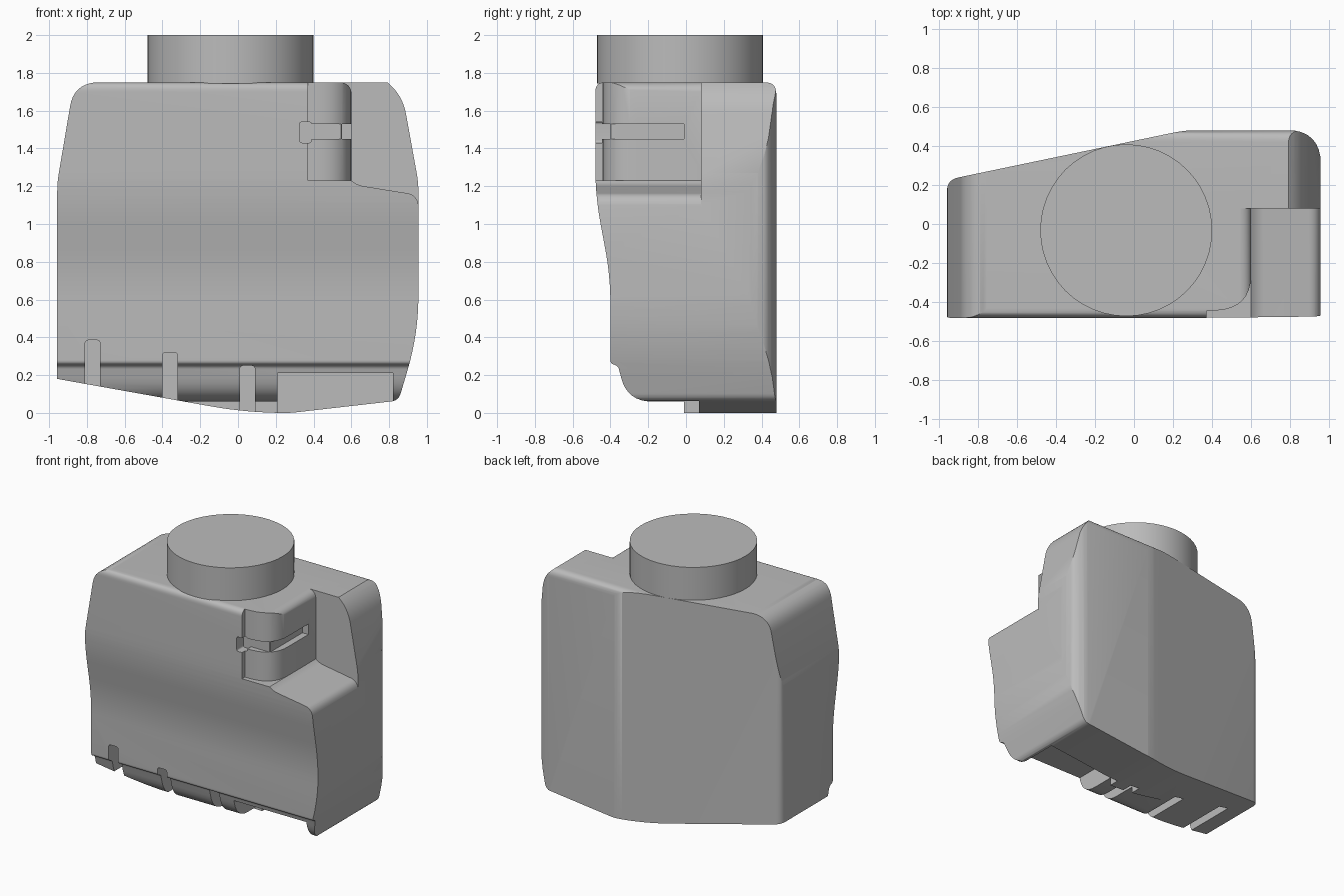
import bpy
import bmesh
from mathutils import Vector

cube = bpy.data.objects.get("Cube")
if cube:
    bpy.data.objects.remove(cube, do_unlink=True)

grey = bpy.data.materials.new("plain grey")
grey.use_nodes = True
grey.diffuse_color = (0.5, 0.5, 0.5, 1)
grey.node_tree.nodes["Principled BSDF"].inputs["Base Color"].default_value = grey.diffuse_color


def rounded(corners, steps=8):
    """Outline from (u, v, rounding length) corners."""
    points = []
    for i, (u, v, size) in enumerate(corners):
        p = Vector((u, v))
        if size == 0:
            points.append(p)
            continue
        a = Vector(corners[i - 1][:2])
        b = Vector(corners[(i + 1) % len(corners)][:2])
        start = p + (a - p).normalized() * size
        end = p + (b - p).normalized() * size
        for k in range(steps + 1):
            t = k / steps
            points.append(start * (1 - t) ** 2 + p * 2 * t * (1 - t) + end * t * t)
    return points


def prism(name, corners, axis, low, high):
    """Extrude an outline along the given axis."""
    place = {"x": lambda p, d: (d, p.x, p.y),
             "y": lambda p, d: (p.x, d, p.y),
             "z": lambda p, d: (p.x, p.y, d)}[axis]
    bm = bmesh.new()
    base = bm.faces.new([bm.verts.new(place(p, low)) for p in rounded(corners)])
    top = bmesh.ops.extrude_face_region(bm, geom=[base])["geom"]
    shift = Vector(place(Vector((0, 0)), high - low))
    bmesh.ops.translate(bm, verts=[g for g in top if isinstance(g, bmesh.types.BMVert)], vec=shift)
    bmesh.ops.recalc_face_normals(bm, faces=bm.faces)
    mesh = bpy.data.meshes.new(name)
    bm.to_mesh(mesh)
    bm.free()
    mesh.materials.append(grey)
    obj = bpy.data.objects.new(name, mesh)
    bpy.context.collection.objects.link(obj)
    return obj


def box(name, x0, x1, y0, y1, z0, z1, r=0):
    """Box whose front outline may have rounded corners."""
    return prism(name, [(x0, z0, r), (x1, z0, r), (x1, z1, r), (x0, z1, r)], "y", y0, y1)


def combine(target, tool, operation):
    bpy.context.view_layer.objects.active = target
    mod = target.modifiers.new("combine", "BOOLEAN")
    mod.operation = operation
    mod.solver = "EXACT"
    mod.object = tool
    bpy.ops.object.modifier_apply(modifier=mod.name)
    bpy.data.objects.remove(tool, do_unlink=True)


def smooth(obj):
    bpy.ops.object.select_all(action="DESELECT")
    obj.select_set(True)
    bpy.context.view_layer.objects.active = obj
    bpy.ops.object.shade_smooth_by_angle(angle=0.5)


# Body: front outline trimmed by side profile and plan
body = prism("body", [
    (-0.957, 0.18, 0), (0.05, 0, 0.2), (0.28, 0, 0.03), (0.85, 0.065, 0.04),
    (0.955, 0.42, 0.2), (0.955, 1.22, 0.05), (0.87, 1.69, 0.11), (0.74, 1.79, 0),
    (-0.6, 1.77, 0), (-0.87, 1.735, 0.11), (-0.957, 1.22, 0.05)], "y", -0.6, 0.6)
side = prism("side_profile", [
    (-0.48, 1.75, 0.05), (-0.48, 1.15, 0.15), (-0.4, 0.72, 0.15), (-0.4, 0.26, 0.02),
    (-0.36, 0.25, 0.02), (-0.31, 0.06, 0.13), (-0.01, 0.06, 0), (-0.01, -0.1, 0),
    (0.478, -0.1, 0), (0.478, 1.75, 0.06)], "x", -1.1, 1.1)
plan = prism("plan", [
    (-1.05, -0.6, 0), (1.05, -0.6, 0), (1.05, 0.2, 0), (0.957, 0.2, 0), (0.957, 0.482, 0.18),
    (0.27, 0.482, 0.08), (-0.958, 0.226, 0.06), (-0.958, 0.1, 0), (-1.05, 0.1, 0)], "z", -0.3, 1.9)
combine(body, side, "INTERSECT")
combine(body, plan, "INTERSECT")

# Upper corner notch with its rounded wall, sloping ledge and softened top edge
cutters = [
    prism("notch", [(0.37, -0.7, 0), (0.37, -0.445, 0), (0.6, -0.435, 0.18),
                    (0.6, 0.08, 0), (1.2, 0.08, 0), (1.2, -0.7, 0)], "z", 1.23, 1.95),
    prism("ledge", [(0.6, 1.3, 0), (0.6, 1.23, 0), (0.635, 1.205, 0.03), (0.945, 1.155, 0.05),
                    (0.965, 1.05, 0), (1.2, 1.05, 0), (1.2, 1.3, 0)], "y", -0.7, 0.08),
    prism("top_edge", [(0.51, 1.751, 0), (0.6, 1.751, 0.07), (0.605, 1.6, 0),
                       (0.7, 1.6, 0), (0.7, 1.9, 0), (0.51, 1.9, 0)], "y", -0.7, 0.08),
    # Latch groove around the rounded wall
    box("groove_front", 0.36, 0.7, -0.7, -0.4, 1.45, 1.53),
    box("groove_side", 0.55, 0.7, -0.7, -0.01, 1.45, 1.53),
    box("groove_end", 0.325, 0.39, -0.7, -0.4, 1.43, 1.54, 0.015),
    # Lower pocket
    box("pocket", 0.21, 0.82, -0.7, 0.07, -0.2, 0.21)]

# Lower slots
for x, top in ((-0.77, 0.385), (-0.36, 0.32), (0.05, 0.25)):
    cutters.append(box("slot", x - 0.04, x + 0.04, -0.7, 0.07, -0.2, top, 0.02))
for cutter in cutters:
    combine(body, cutter, "DIFFERENCE")
smooth(body)

# Round cap
bpy.ops.mesh.primitive_cylinder_add(vertices=48, radius=0.44, depth=0.255,
                                    location=(-0.04, -0.032, 1.8725))
cap = bpy.context.object
cap.name = "cap"
cap.data.materials.append(grey)
smooth(cap)
